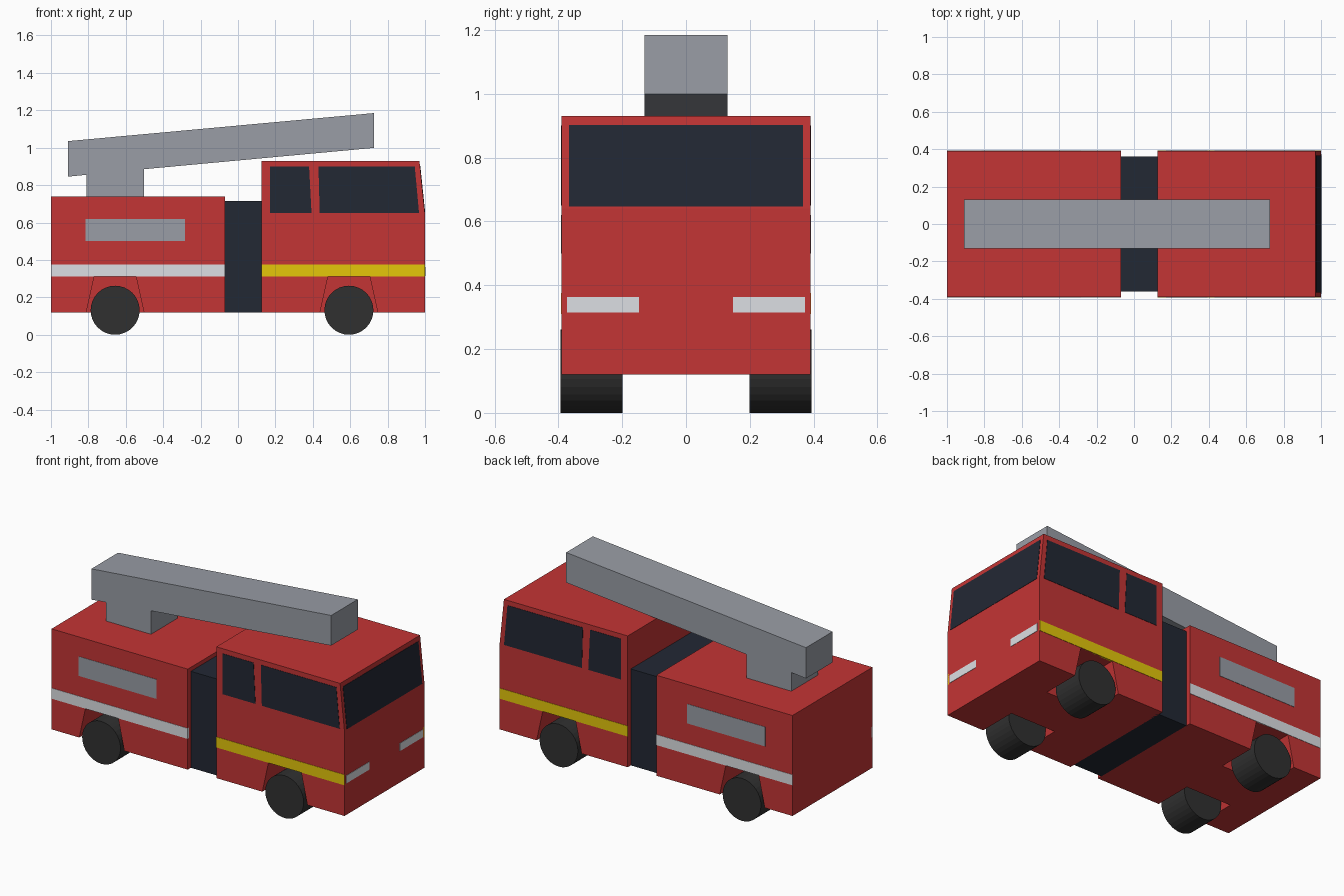
import bpy, bmesh

if "Cube" in bpy.data.objects:
    bpy.data.objects.remove(bpy.data.objects["Cube"])


def material(name, color):
    m = bpy.data.materials.new(name)
    m.diffuse_color = (*color, 1)
    m.use_nodes = True
    m.node_tree.nodes["Principled BSDF"].inputs["Base Color"].default_value = m.diffuse_color
    return m


RED = material("red_paint", (0.55, 0.035, 0.035))
GLASS = material("dark_glass", (0.016, 0.021, 0.034))
TIRE = material("tire_rubber", (0.03, 0.03, 0.03))
STEEL = material("steel", (0.32, 0.34, 0.38))
WHITE = material("white", (0.72, 0.74, 0.77))
YELLOW = material("yellow", (0.78, 0.57, 0.003))


def add_prism(bm, profile, y0, y1):
    """Extrude an (x, z) outline from y0 to y1."""
    face = bm.faces.new([bm.verts.new((x, y0, z)) for x, z in profile])
    ext = bmesh.ops.extrude_face_region(bm, geom=[face])["geom"]
    verts = [v for v in ext if isinstance(v, bmesh.types.BMVert)]
    bmesh.ops.translate(bm, verts=verts, vec=(0, y1 - y0, 0))


def make(name, mat, prisms):
    """One object from a list of (profile, y0, y1)."""
    bm = bmesh.new()
    for p in prisms:
        add_prism(bm, *p)
    bmesh.ops.recalc_face_normals(bm, faces=bm.faces)
    mesh = bpy.data.meshes.new(name)
    bm.to_mesh(mesh)
    bm.free()
    mesh.materials.append(mat)
    ob = bpy.data.objects.new(name, mesh)
    bpy.context.collection.objects.link(ob)
    return ob


def box(x0, x1, z0, z1):
    return [(x0, z0), (x1, z0), (x1, z1), (x0, z1)]


W = 0.39      # half width of the body
T = 0.002     # how far flush panels stand out


def side_panels(name, mat, *profiles):
    make(name, mat, [(p, s * (W - 0.01), s * (W + T))
                     for p in profiles for s in (-1, 1)])


# Main bodies
rear = make("rear_body", RED, [(box(-1, -0.07, 0.12, 0.74), -W, W)])
cab = make("cab", RED, [([(0.125, 0.12), (1, 0.12), (1, 0.64), (0.97, 0.93),
                          (0.125, 0.93)], -W, W)])
make("body_joint", GLASS, [(box(-0.08, 0.135, 0.12, 0.715), -0.36, 0.36)])

# Wheel arches cut into the bodies
for label, cx, body in (("rear", -0.657, rear), ("front", 0.593, cab)):
    arch = [(cx - 0.165, 0.07), (cx + 0.165, 0.07),
            (cx + 0.112, 0.31), (cx - 0.112, 0.31)]
    cutter = make(label + "_arch_cutter", RED,
                  [(arch, -0.5, -0.15), (arch, 0.15, 0.5)])
    cutter.hide_render = True
    cutter.display_type = 'WIRE'
    mod = body.modifiers.new("wheel_arches", 'BOOLEAN')
    mod.operation = 'DIFFERENCE'
    mod.solver = 'EXACT'
    mod.object = cutter

    # Wheels
    for side, s in (("left", -1), ("right", 1)):
        bpy.ops.mesh.primitive_cylinder_add(
            vertices=32, radius=0.131, depth=0.195,
            location=(cx, s * 0.2965, 0.131), rotation=(1.5707963, 0, 0))
        wheel = bpy.context.object
        wheel.name = f"{label}_{side}_wheel"
        wheel.data.materials.append(TIRE)

# Windows
side_panels("side_windows", GLASS,
            [(0.17, 0.65), (0.393, 0.65), (0.38, 0.9), (0.17, 0.9)],
            [(0.437, 0.65), (0.968, 0.65), (0.945, 0.9), (0.43, 0.9)])


def front_x(z):
    return 1 - 0.03 * (z - 0.64) / 0.29


za, zb = 0.647, 0.902
make("windshield", GLASS, [([(front_x(za) - 0.01, za), (front_x(za) + T, za),
                             (front_x(zb) + T, zb), (front_x(zb) - 0.01, zb)],
                            -0.367, 0.367)])

# Stripes, side lockers and headlights
side_panels("white_stripes", WHITE, box(-1, -0.07, 0.31, 0.375))
side_panels("yellow_stripes", YELLOW, box(0.125, 1, 0.31, 0.375))
side_panels("side_lockers", STEEL, box(-0.815, -0.283, 0.5, 0.62))
make("headlights", WHITE, [(box(0.99, 1 + T, 0.315, 0.363), s * 0.148, s * 0.373)
                           for s in (-1, 1)])

# Ladder boom with its pedestal
make("ladder_boom", STEEL, [([(-0.91, 0.845), (-0.81, 0.855), (-0.81, 0.73),
                              (-0.503, 0.73), (-0.503, 0.885), (0.727, 0.999),
                              (0.727, 1.185), (-0.91, 1.035)], -0.13, 0.13)])
